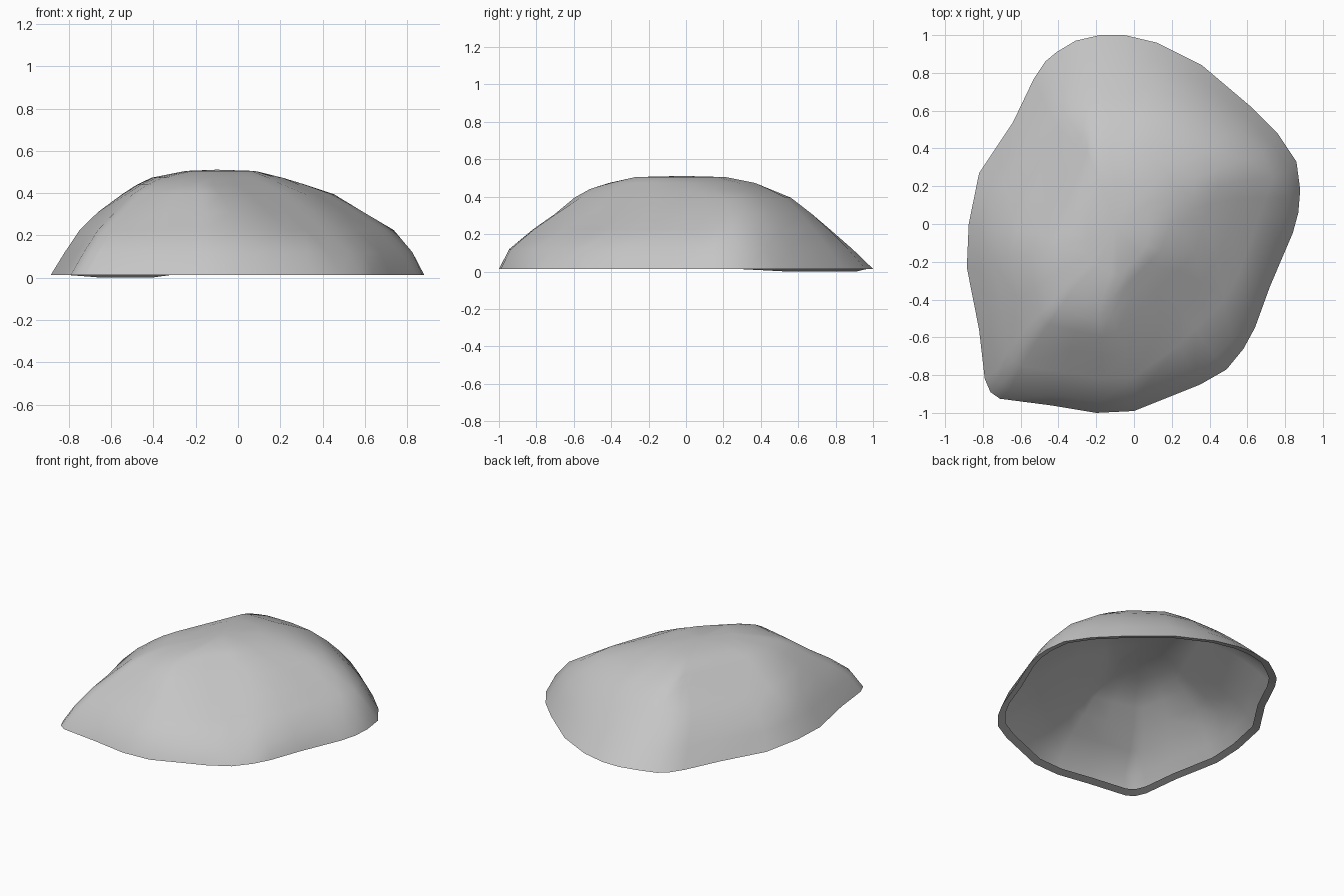
import bpy
import bmesh
import math
from mathutils import Vector

default_cube = bpy.data.objects.get("Cube")
if default_cube:
    bpy.data.objects.remove(default_cube, do_unlink=True)

# Footprint of the boulder, counter-clockwise
FOOTPRINT = [
    (.88, .18), (.86, .33), (.76, .48), (.62, .62), (.36, .84), (.12, .96),
    (-.05, 1), (-.18, 1), (-.31, .97), (-.41, .91), (-.47, .86), (-.53, .77),
    (-.64, .54), (-.82, .27), (-.875, 0), (-.885, -.23), (-.82, -.56),
    (-.79, -.82), (-.76, -.89), (-.71, -.925), (-.44, -.96), (-.2, -1),
    (0, -.99), (.35, -.85), (.49, -.77), (.58, -.66), (.64, -.55),
    (.72, -.33), (.84, -.05), (.87, .06),
]
HALF_WIDTH = .885
# Flattened flanks: front left, back right, left side
FLANKS = [Vector((.707, -.707)), Vector((-.92, .39)), Vector((.94, -.33))]
# Dome contours: height, x range, y range, reach of each flank
CONTOURS = [
    (.12, -.82, .825, -.945, .89, (.8, .84, .74)),
    (.225, -.75, .74, -.82, .77, (.62, .69, .61)),
    (.31, -.665, .62, -.7, .67, (.47, .565, .48)),
    (.395, -.575, .47, -.6, .56, (.34, .44, .35)),
    (.44, -.5, .32, -.52, .45, (.26, .38, .25)),
    (.473, -.42, .21, -.42, .37, (.2, .33, .18)),
    (.505, -.25, .08, -.27, .21, (.14, .28, .11)),
]
PEAK = (-.1, -.02, .511)
RIDGE = Vector((.707, .707))
RIM_SPREAD = .945


def base_height(x, y):
    # The base dips to the ground at the back right
    return 0 if x < -.4 and y > .4 else .014


def add_base_ring(bm, spread, lift):
    return [bm.verts.new((x * spread, y * spread, base_height(x, y) + lift))
            for x, y in FOOTPRINT]


def add_contour(bm, level, z, x0, x1, y0, y1, reaches):
    """The footprint fitted to a box, rounded off, cut by the flanks."""
    ring = []
    for x, y in FOOTPRINT:
        unit = Vector((x / HALF_WIDTH, y))
        round_unit = unit.normalized()
        unit = unit.lerp(round_unit, .8 * level ** 2)
        # Blunt ridge running towards the back left
        unit *= 1 + .25 * level * max(0, round_unit.dot(RIDGE)) ** 4
        point = Vector((min(x1, x0 + (x1 - x0) * (unit.x + 1) / 2),
                        min(y1, y0 + (y1 - y0) * (unit.y + 1) / 2)))
        for direction, reach in zip(FLANKS, reaches):
            point -= direction * max(0, point.dot(direction) - reach)
        ring.append(bm.verts.new((point.x, point.y, z)))
    return ring


def bridge(bm, lower, upper):
    count = len(lower)
    for i in range(count):
        j = (i + 1) % count
        bm.faces.new((lower[i], lower[j], upper[j], upper[i]))


# Stone colour
stone = bpy.data.materials.new("stone_grey")
stone.use_nodes = True
colour = (.56, .56, .56, 1)
stone.diffuse_color = colour
shader = next(n for n in stone.node_tree.nodes if n.type == 'BSDF_PRINCIPLED')
shader.inputs["Base Color"].default_value = colour
shader.inputs["Roughness"].default_value = .9

# Hollow dome with a narrow rim turned in underneath
bm = bmesh.new()
rings = [add_base_ring(bm, RIM_SPREAD, .014), add_base_ring(bm, 1, 0)]
for i, contour in enumerate(CONTOURS, start=1):
    rings.append(add_contour(bm, i / len(CONTOURS), *contour))
for lower, upper in zip(rings, rings[1:]):
    bridge(bm, lower, upper)
top = bm.verts.new(PEAK)
for a, b in zip(rings[-1], rings[-1][1:] + rings[-1][:1]):
    bm.faces.new((a, b, top))

mesh = bpy.data.meshes.new("boulder_shell")
bm.to_mesh(mesh)
bm.free()
mesh.materials.append(stone)
boulder = bpy.data.objects.new("boulder_shell", mesh)
bpy.context.collection.objects.link(boulder)

# Smooth surface with a crisp rim
bpy.ops.object.select_all(action='DESELECT')
boulder.select_set(True)
bpy.context.view_layer.objects.active = boulder
bpy.ops.object.shade_smooth_by_angle(angle=math.radians(60))
